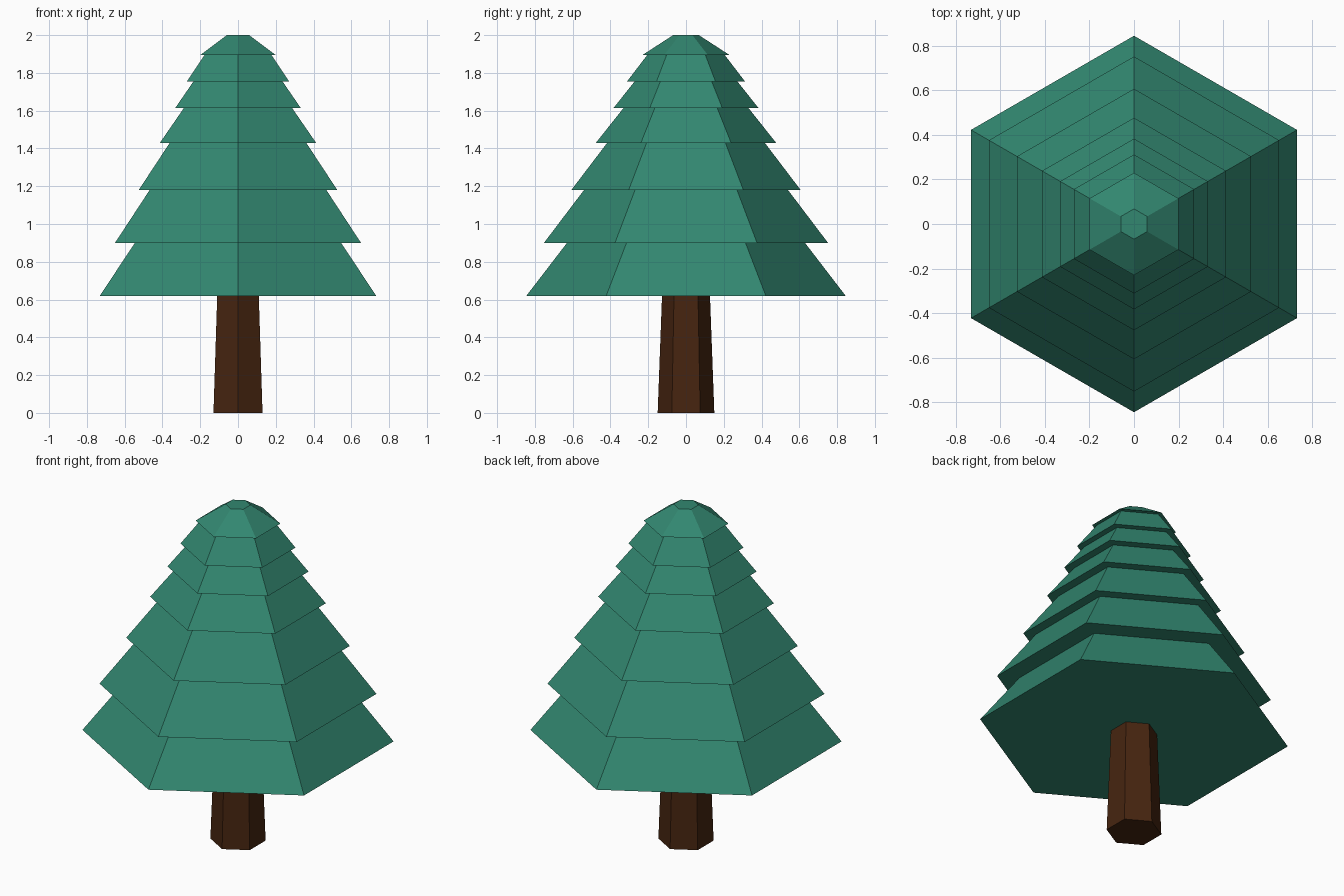
import bpy, bmesh, math

if "Cube" in bpy.data.objects:
    bpy.data.objects.remove(bpy.data.objects["Cube"])


def material(name, rgb):
    m = bpy.data.materials.new(name)
    m.diffuse_color = (*rgb, 1)
    m.use_nodes = True
    m.node_tree.nodes["Principled BSDF"].inputs["Base Color"].default_value = m.diffuse_color
    return m


def hex_lathe(name, profile, mat):
    """Six-sided solid from (radius, z) rings, with corners on the y axis."""
    bm = bmesh.new()
    rings = []
    for r, z in profile:
        angles = [math.radians(90 + 60 * k) for k in range(6)]
        rings.append([bm.verts.new((r * math.cos(a), r * math.sin(a), z)) for a in angles])
    for low, high in zip(rings, rings[1:]):
        for k in range(6):
            n = (k + 1) % 6
            bm.faces.new((low[k], low[n], high[n], high[k]))
    bm.faces.new(rings[0][::-1])
    bm.faces.new(rings[-1])
    bmesh.ops.recalc_face_normals(bm, faces=bm.faces)
    mesh = bpy.data.meshes.new(name)
    bm.to_mesh(mesh)
    bm.free()
    mesh.materials.append(mat)
    obj = bpy.data.objects.new(name, mesh)
    bpy.context.collection.objects.link(obj)
    return obj


green = material("pine green", (0.032, 0.242, 0.162))
brown = material("bark brown", (0.061, 0.018, 0.005))

# Trunk: slightly tapered hexagonal post
hex_lathe("trunk", [(0.15, 0), (0.127, 0.62)], brown)

# Foliage tiers: (bottom z, bottom radius, top radius), each meeting the next
tiers = [
    (0.62, 0.845, 0.63),
    (0.90, 0.752, 0.54),
    (1.18, 0.607, 0.417),
    (1.43, 0.477, 0.33),
    (1.615, 0.383, 0.272),
    (1.755, 0.312, 0.205),
    (1.895, 0.23, 0.068),
]
tops = [t[0] for t in tiers[1:]] + [2.0]
profile = []
for (z, r_low, r_high), z_top in zip(tiers, tops):
    profile += [(r_low, z), (r_high, z_top)]
hex_lathe("foliage", profile, green)
